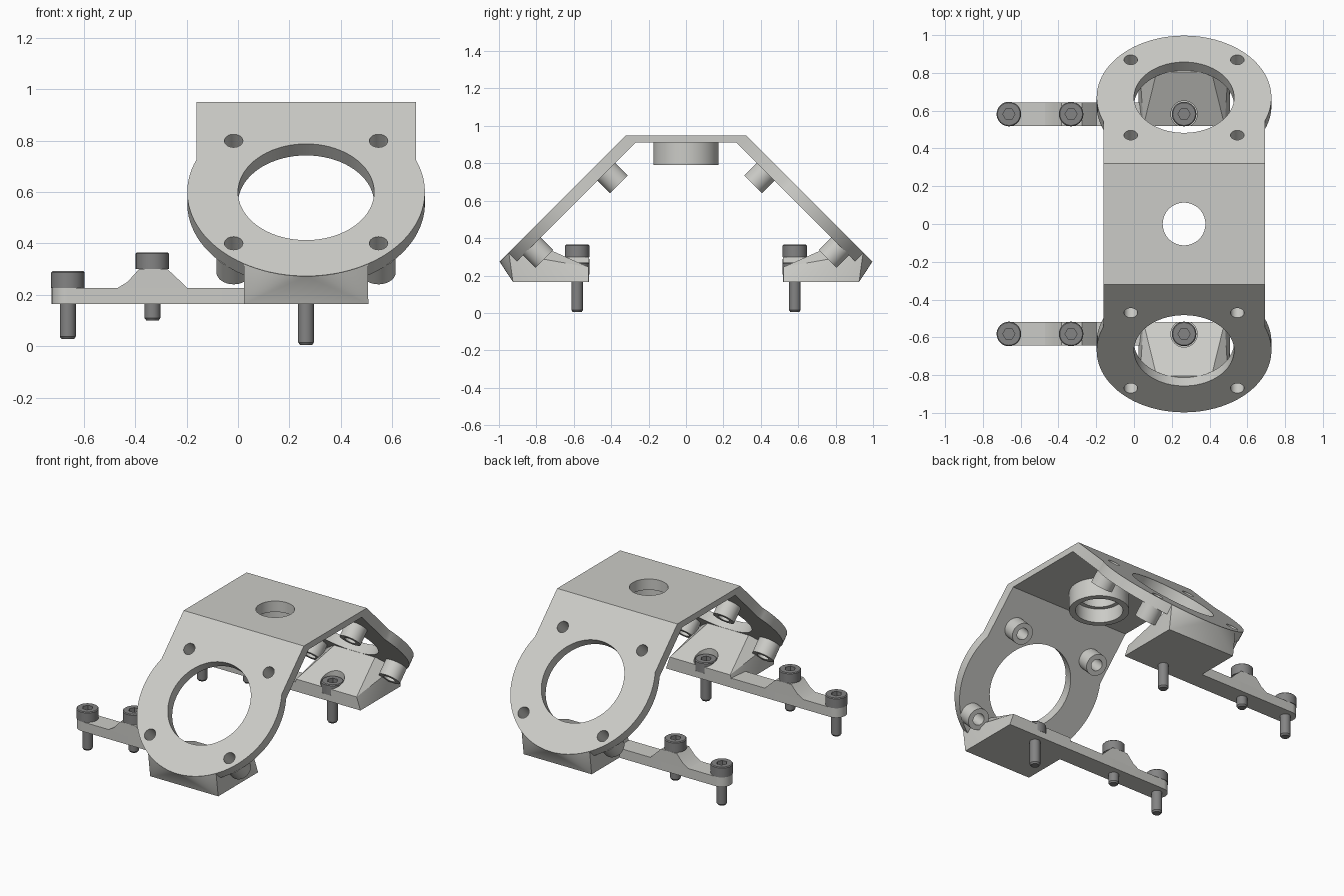
import bpy, bmesh, math
from mathutils import Vector

if "Cube" in bpy.data.objects:
    bpy.data.objects.remove(bpy.data.objects["Cube"])

CX = 0.265            # centre line of the bracket
D = 0.045             # y and z share of the sloped plate thickness
R = math.sqrt(0.5)
RING_R, HALF_W = 0.4625, 0.4275


def material(name, rgb):
    m = bpy.data.materials.new(name)
    m.diffuse_color = (*rgb, 1)
    m.use_nodes = True
    m.node_tree.nodes["Principled BSDF"].inputs["Base Color"].default_value = m.diffuse_color
    return m


BODY = material("light_grey", (0.60, 0.60, 0.57))
STEEL = material("dark_grey", (0.23, 0.23, 0.23))


def make(name, bm, mat):
    bmesh.ops.recalc_face_normals(bm, faces=bm.faces)
    me = bpy.data.meshes.new(name)
    bm.to_mesh(me)
    bm.free()
    me.materials.append(mat)
    ob = bpy.data.objects.new(name, me)
    bpy.context.collection.objects.link(ob)
    return ob


def loft(name, a, b, mat=BODY):
    """Solid between two matching outlines."""
    bm = bmesh.new()
    va = [bm.verts.new(p) for p in a]
    vb = [bm.verts.new(p) for p in b]
    bm.faces.new(va)
    bm.faces.new(vb[::-1])
    n = len(a)
    for i in range(n):
        j = (i + 1) % n
        bm.faces.new((va[i], vb[i], vb[j], va[j]))
    return make(name, bm, mat)


def rod(name, r, p0, p1, mat=BODY, n=40):
    p0, p1 = Vector(p0), Vector(p1)
    q = Vector((0, 0, 1)).rotation_difference(p1 - p0)
    ring = [q @ Vector((r * math.cos(t), r * math.sin(t), 0))
            for t in (2 * math.pi * i / n for i in range(n))]
    return loft(name, [p0 + v for v in ring], [p1 + v for v in ring], mat)


def cut(ob, cutters):
    bpy.context.view_layer.objects.active = ob
    for c in cutters:
        m = ob.modifiers.new("cut", 'BOOLEAN')
        m.operation, m.solver, m.object = 'DIFFERENCE', 'EXACT', c
        bpy.ops.object.modifier_apply(modifier=m.name)
        bpy.data.objects.remove(c)


def screw(name, x, y, top):
    """Socket head screw turned from a profile."""
    prof = [(0, 0), (0.06, 0), (0.065, -0.005), (0.065, -0.065), (0.031, -0.065),
            (0.031, -0.255), (0.024, -0.265), (0, -0.265)]
    bm = bmesh.new()
    vs = [bm.verts.new((x + r, y, top + z)) for r, z in prof]
    es = [bm.edges.new(p) for p in zip(vs, vs[1:])]
    bmesh.ops.spin(bm, geom=vs + es, cent=(x, y, 0), axis=(0, 0, 1),
                   angle=2 * math.pi, steps=32)
    bmesh.ops.remove_doubles(bm, verts=bm.verts, dist=1e-5)
    ob = make(name, bm, STEEL)
    cut(ob, [rod("socket", 0.032, (x, y, top - 0.035), (x, y, top + 0.02), STEEL, 6)])


# top plate with its centre hole
sec = [(-0.32, 0.95), (0.32, 0.95), (0.27, 0.91), (-0.27, 0.91)]
top = loft("top_plate", *[[(CX + w, y, z) for y, z in sec] for w in (-HALF_W, HALF_W)])
cut(top, [rod("c", 0.113, (CX, 0, 0.8), (CX, 0, 1.1), n=64)])

# bearing boss under the top plate
boss = rod("centre_boss", 0.175, (CX, 0, 0.79), (CX, 0, 0.912), n=64)
cut(boss, [rod("c", 0.113, (CX, 0, 0.7), (CX, 0, 1.0), n=64),
           rod("c", 0.138, (CX, 0, 0.7), (CX, 0, 0.88), n=64)])

for s, side in ((-1, "front"), (1, "back")):

    def on_plate(u, v, d=0.0):
        """u across, v up the slope from the ring centre, d inward (1 = thickness)."""
        return Vector((CX + u, s * (0.67 - v * R - d * D), 0.6 + v * R - d * D))

    # sloped plate ending in a round ring
    a0 = math.acos(HALF_W / RING_R)
    steps = 64
    arc = [(RING_R * math.cos(t), RING_R * math.sin(t)) for t in
           (a0 - (math.pi + 2 * a0) * i / steps for i in range(steps + 1))]
    outer = [on_plate(u, v) for u, v in arc]
    inner = [on_plate(u, v, 1) for u, v in arc]
    for w in (-HALF_W, HALF_W):
        outer.append(Vector((CX + w, s * 0.32, 0.95)))
        inner.append(Vector((CX + w, s * 0.27, 0.91)))
    plate = loft(side + "_ring_plate", outer, inner)
    holes = [rod("c", 0.265, on_plate(0, 0, -1), on_plate(0, 0, 2), n=72)]

    # four hollow standoffs behind the screw holes
    for i, (u, v) in enumerate((a, b) for a in (-0.282, 0.282) for b in (-0.282, 0.282)):
        tube = rod(f"{side}_standoff_{i}", 0.067, on_plate(u, v, 0.95), on_plate(u, v, 2.5))
        cut(tube, [rod("c", 0.036, on_plate(u, v, 0), on_plate(u, v, 4), n=32)])
        holes.append(rod("c", 0.036, on_plate(u, v, -1), on_plate(u, v, 2), n=32))
    cut(plate, holes)

    # wedge foot under the ring
    ym = s * 0.582
    bm = bmesh.new()
    for m in (-1, 1):
        for w, y, z in ((0.242, 0.52, 0.165), (0.242, 0.925, 0.165),
                        (0.215, 0.52, 0.245), (0.145, 0.806, 0.372)):
            bm.verts.new((CX + m * w, s * y, z))
    h = math.asin(0.242 / RING_R)
    for i in range(17):
        t = -math.pi / 2 + h * (i / 8 - 1)
        bm.verts.new(on_plate(0.462 * math.cos(t), 0.462 * math.sin(t), 0.04))
    bmesh.ops.convex_hull(bm, input=bm.verts)
    bmesh.ops.dissolve_limit(bm, angle_limit=0.01, verts=bm.verts, edges=bm.edges)
    foot = make(side + "_foot", bm, BODY)
    cut(foot, [rod("c", 0.07, (CX, ym, 0.205), (CX, ym, 0.5))])

    # flat arm with a rounded end
    r = 0.0625
    out = [(0.04, ym - r), (0.04, ym + r)]
    out += [(-0.6625 + r * math.cos(t), ym + r * math.sin(t)) for t in
            (math.pi / 2 + math.pi * i / 20 for i in range(21))]
    loft(side + "_arm", *[[(x, y, z) for x, y in out] for z in (0.165, 0.226)])

    # raised pad on the arm
    pad = [(-0.47, 0.22), (-0.47, 0.226), (-0.43, 0.25), (-0.385, 0.30),
           (-0.275, 0.30), (-0.23, 0.258), (-0.198, 0.226), (-0.198, 0.22)]
    loft(side + "_arm_pad", *[[(x, y, z) for x, z in pad] for y in (ym - r, ym + r)])

    # three screws
    for label, x, z in (("end", -0.6625, 0.292), ("pad", -0.333, 0.365), ("foot", CX, 0.27)):
        screw(f"{side}_{label}_screw", x, ym, z)

# smooth the round surfaces, keep the edges sharp
bpy.ops.object.select_all(action='SELECT')
bpy.context.view_layer.objects.active = top
bpy.ops.object.shade_smooth_by_angle(angle=math.radians(30))
